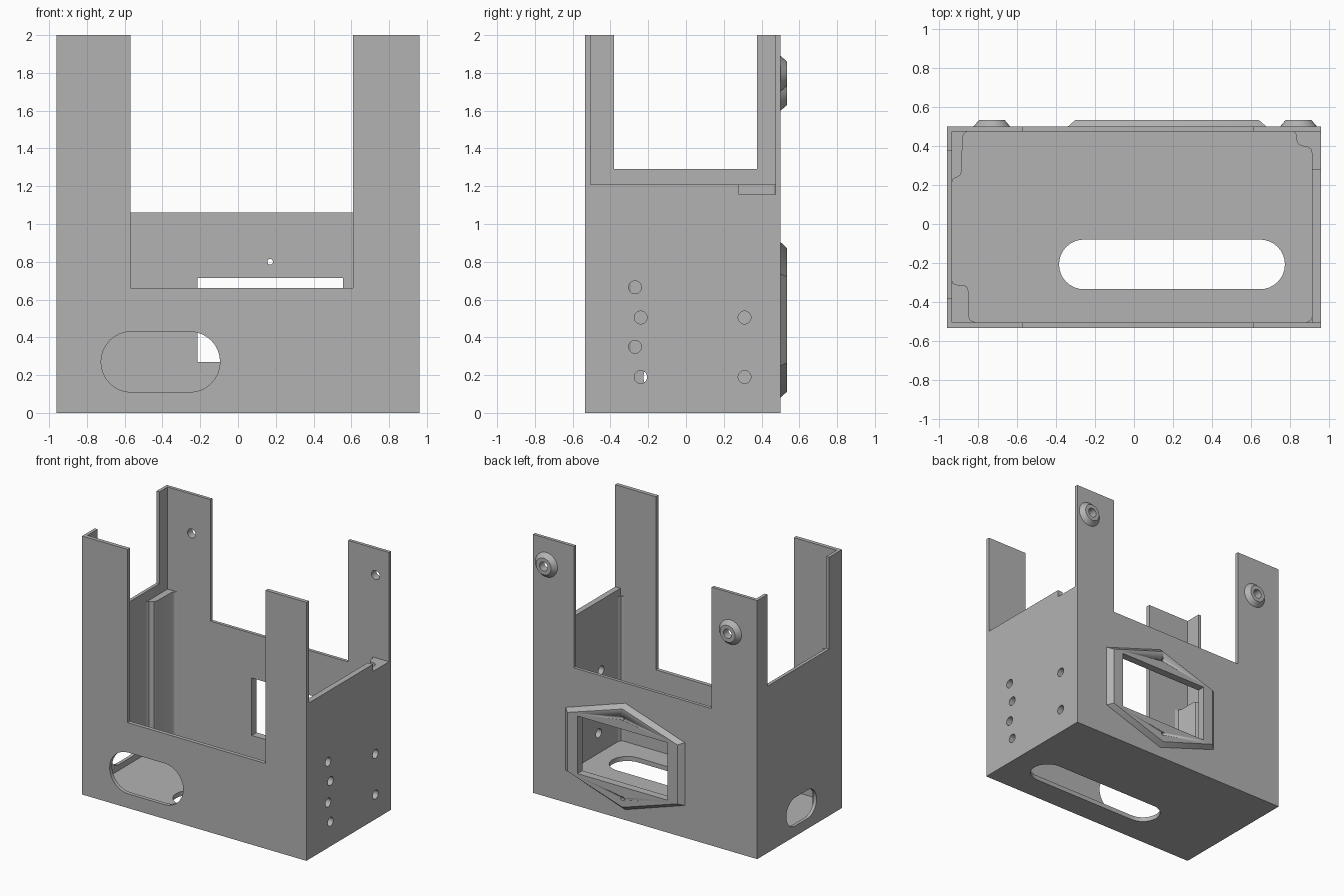
import bpy, bmesh, math
from mathutils import Vector

old = bpy.data.objects.get("Cube")
if old:
    bpy.data.objects.remove(old, do_unlink=True)

grey = bpy.data.materials.new("plain_grey")
grey.use_nodes = True
colour = (0.45, 0.45, 0.45, 1)
grey.diffuse_color = colour
grey.node_tree.nodes["Principled BSDF"].inputs["Base Color"].default_value = colour

# Each plane maps outline coordinates (u, v) and depth w to x, y, z
PLANES = {
    "XY": lambda u, v, w: Vector((u, v, w)),
    "XZ": lambda u, v, w: Vector((u, w, v)),
    "YZ": lambda u, v, w: Vector((w, u, v)),
}


def finish(name, bm):
    bmesh.ops.remove_doubles(bm, verts=bm.verts, dist=0.0001)
    bmesh.ops.recalc_face_normals(bm, faces=bm.faces)
    mesh = bpy.data.meshes.new(name)
    bm.to_mesh(mesh)
    bm.free()
    mesh.materials.append(grey)
    obj = bpy.data.objects.new(name, mesh)
    bpy.context.collection.objects.link(obj)
    bpy.ops.object.select_all(action="DESELECT")
    obj.select_set(True)
    bpy.context.view_layer.objects.active = obj
    bpy.ops.object.shade_smooth_by_angle(angle=math.radians(30))
    return obj


def rect(u0, u1, v0, v1):
    return [(u0, v0), (u1, v0), (u1, v1), (u0, v1)]


def circle(u, v, r, n=32):
    return [(u + r * math.cos(2 * math.pi * i / n),
             v + r * math.sin(2 * math.pi * i / n)) for i in range(n)]


def slot(u0, u1, v0, v1, n=16):
    r, mid = (v1 - v0) / 2, (v0 + v1) / 2
    pts = []
    for cu, start in ((u1 - r, -math.pi / 2), (u0 + r, math.pi / 2)):
        for i in range(n + 1):
            a = start + math.pi * i / n
            pts.append((cu + r * math.cos(a), mid + r * math.sin(a)))
    return pts


def plate(name, plane, w0, w1, outline, holes=()):
    """Flat sheet with holes, extruded from w0 to w1."""
    curve = bpy.data.curves.new(name, "CURVE")
    curve.dimensions = "2D"
    curve.fill_mode = "BOTH"
    curve.extrude = (w1 - w0) / 2
    for loop in [outline, *holes]:
        spline = curve.splines.new("POLY")
        spline.points.add(len(loop) - 1)
        for point, (u, v) in zip(spline.points, loop):
            point.co = (u, v, 0, 1)
        spline.use_cyclic_u = True
    temp = bpy.data.objects.new(name + "_outline", curve)
    bpy.context.collection.objects.link(temp)
    graph = bpy.context.evaluated_depsgraph_get()
    mesh = bpy.data.meshes.new_from_object(temp.evaluated_get(graph))
    bpy.data.objects.remove(temp, do_unlink=True)
    bm = bmesh.new()
    bm.from_mesh(mesh)
    bpy.data.meshes.remove(mesh)
    for vert in bm.verts:
        u, v, w = vert.co
        vert.co = PLANES[plane](u, v, w + (w0 + w1) / 2)
    return finish(name, bm)


def loft(name, rings, cap=False, closed=False):
    """Skin rings of (outline, y) standing in the XZ plane."""
    bm = bmesh.new()
    loops = [[bm.verts.new((u, y, v)) for u, v in pts] for pts, y in rings]
    pairs = list(zip(loops, loops[1:]))
    if closed:
        pairs.append((loops[-1], loops[0]))
    for a, b in pairs:
        for i in range(len(a)):
            j = (i + 1) % len(a)
            bm.faces.new((a[i], a[j], b[j], b[i]))
    if cap:
        bm.faces.new(loops[0])
        bm.faces.new(loops[-1])
    return finish(name, bm)


def cut(target, cutter):
    mod = target.modifiers.new("opening", "BOOLEAN")
    mod.operation = "DIFFERENCE"
    mod.solver = "EXACT"
    mod.object = cutter
    bpy.context.view_layer.objects.active = target
    bpy.ops.object.modifier_apply(modifier=mod.name)
    bpy.data.objects.remove(cutter, do_unlink=True)


LEFT, RIGHT = 0.96, -0.96
FRONT, BACK = -0.535, 0.50
IN_FRONT, IN_BACK = -0.505, 0.475
IN_LEFT, IN_RIGHT = 0.915, -0.935
window = rect(-0.215, 0.555, 0.27, 0.715)
screws = [circle(0.17, z, 0.015, 16) for z in (0.18, 0.80)]
bosses = {"left": (0.845, 1.795), "right": (-0.73, 1.695)}


def posted(a0, a1, b0, b1, sill):
    """U-shaped wall: two full-height posts above a sill."""
    return [(a0, 0), (a1, 0), (a1, 2), (b1, 2), (b1, sill), (b0, sill), (b0, 2), (a0, 2)]


# Shell
plate("front_wall", "XZ", FRONT, IN_FRONT, posted(RIGHT, LEFT, -0.57, 0.61, 0.66),
      [slot(-0.725, -0.095, 0.11, 0.43)])
plate("back_wall", "XZ", IN_BACK, BACK, posted(RIGHT, LEFT, -0.57, 0.61, 1.06),
      [window, *screws] + [circle(x, z, 0.035) for x, z in bosses.values()])
plate("right_wall", "YZ", RIGHT, IN_RIGHT, posted(IN_FRONT, IN_BACK, -0.38, 0.375, 1.29),
      [slot(-0.225, 0.145, 0.08, 0.30)])
side_holes = [(-0.27, 0.665), (-0.24, 0.505), (-0.27, 0.35), (-0.24, 0.19),
              (0.31, 0.505), (0.31, 0.19)]
plate("left_wall", "YZ", IN_LEFT, LEFT,
      [(IN_FRONT, 0), (IN_BACK, 0), (IN_BACK, 1.155), (0.28, 1.155),
       (0.28, 1.21), (IN_FRONT, 1.21)],
      [circle(y, z, 0.034) for y, z in side_holes])
plate("floor", "XY", 0, 0.035, rect(IN_RIGHT, IN_LEFT, IN_FRONT, IN_BACK),
      [slot(-0.385, 0.775, -0.335, -0.08)])

# Rounded ribs inside the corners
plate("right_back_rib", "XY", 0.035, 1.21,
      [(IN_RIGHT, IN_BACK), (-0.855, IN_BACK), (-0.87, 0.467), (-0.88, 0.45), (-0.885, 0.27),
       (-0.893, 0.25), (-0.91, 0.24), (-0.927, 0.233), (IN_RIGHT, 0.215)])
plate("right_front_rib", "XY", 0.035, 1.21,
      [(IN_RIGHT, IN_FRONT), (IN_RIGHT, -0.29), (-0.928, -0.305), (-0.91, -0.312),
       (-0.88, -0.312), (-0.858, -0.322), (-0.85, -0.345), (-0.85, -0.47),
       (-0.84, -0.495), (-0.815, IN_FRONT)])
plate("left_back_rib", "XY", 0.035, 1.155,
      [(IN_LEFT, IN_BACK), (0.82, IN_BACK), (0.833, 0.46), (0.835, 0.43), (0.845, 0.408),
       (0.865, 0.4), (0.89, 0.397), (0.908, 0.385), (IN_LEFT, 0.36)])
plate("left_front_rib", "XY", 0.035, 1.155,
      [(IN_LEFT, IN_FRONT), (IN_LEFT, -0.475), (0.905, -0.495), (0.885, IN_FRONT)])


# Chamfered six-sided window frame on the back
def hexagon(half_width, half_side, half_height, x=0.17, z=0.4925):
    return [(x + half_width, z + half_side), (x, z + half_height),
            (x - half_width, z + half_side), (x - half_width, z - half_side),
            (x, z - half_height), (x + half_width, z - half_side)]


frame = loft("window_frame", [(hexagon(0.51, 0.243, 0.412), BACK),
                              (hexagon(0.47, 0.228, 0.38), 0.535)], cap=True)
for opening in [window, *screws]:
    cut(frame, plate("cutter", "XZ", 0.45, 0.6, opening))

# Screw bosses on the back posts
for side, (x, z) in bosses.items():
    loft(side + "_screw_boss",
         [(circle(x, z, 0.095), BACK), (circle(x, z, 0.065), 0.535),
          (circle(x, z, 0.035), 0.535), (circle(x, z, 0.035), BACK)], closed=True)
